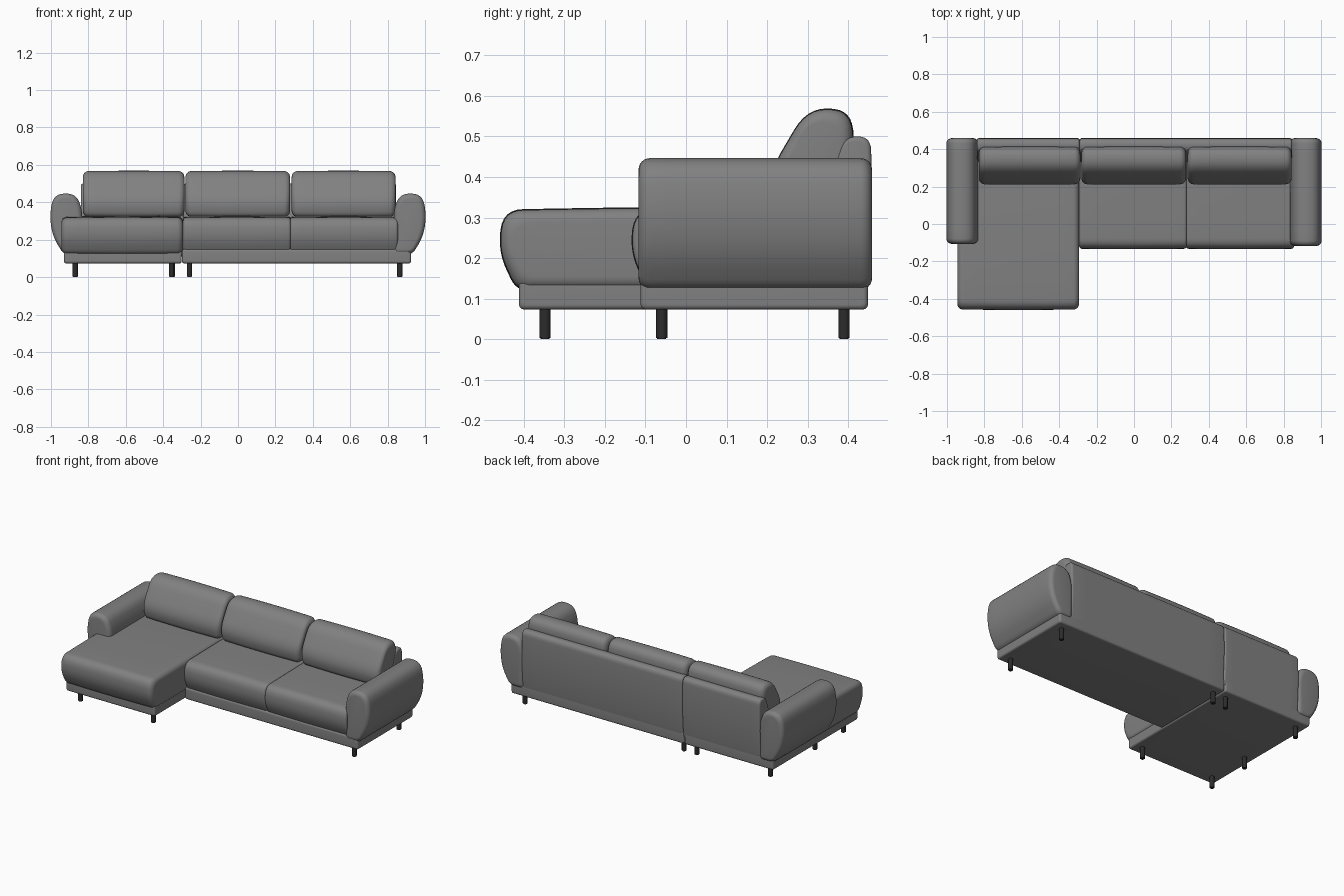
import bpy, bmesh, math
from mathutils import Vector

cube = bpy.data.objects.get("Cube")
if cube:
    bpy.data.objects.remove(cube, do_unlink=True)


def material(name, colour, rough):
    m = bpy.data.materials.new(name)
    m.use_nodes = True
    m.diffuse_color = (*colour, 1)
    bsdf = m.node_tree.nodes["Principled BSDF"]
    bsdf.inputs["Base Color"].default_value = (*colour, 1)
    bsdf.inputs["Roughness"].default_value = rough
    return m


fabric = material("grey upholstery", (0.22, 0.22, 0.22), 0.8)
black = material("black leg", (0.025, 0.025, 0.025), 0.5)


def rounded(corners, steps=6):
    """Closed outline from (a, b, radius) corners, each one rounded off."""
    out = []
    for i, (a, b, r) in enumerate(corners):
        p = Vector((a, b))
        prev = Vector(corners[i - 1][:2])
        nxt = Vector(corners[(i + 1) % len(corners)][:2])
        start = p + (prev - p).normalized() * min(r, (prev - p).length * 0.48)
        end = p + (nxt - p).normalized() * min(r, (nxt - p).length * 0.48)
        for k in range(steps + 1):
            t = k / steps
            out.append(start * (1 - t) ** 2 + p * 2 * t * (1 - t) + end * t * t)
    return out


def padded(name, corners, lo, hi, axis="x", soft=0.03, crown=0.0, mat=fabric):
    """Sweep an outline along an axis with rounded ends and a slight swell."""
    outline = rounded(corners)
    us, vs = [p.x for p in outline], [p.y for p in outline]
    mid = Vector(((min(us) + max(us)) / 2, (min(vs) + max(vs)) / 2))
    w, h = max(us) - min(us), max(vs) - min(vs)

    # Stations along the sweep: position and how far the outline shrinks
    arc = [math.pi / 2 * k / 6 for k in range(7)]
    ends = [(soft * (1 - math.sin(a)), soft * (1 - math.cos(a))) for a in reversed(arc)]
    stations = [(lo + d, s) for d, s in ends]
    for k in range(1, 10):
        t = k / 10
        stations.append((lo + soft + (hi - lo - 2 * soft) * t,
                         -crown * math.sin(math.pi * t)))
    stations += [(hi - d, s) for d, s in reversed(ends)]

    bm = bmesh.new()
    rings = []
    for pos, shrink in stations:
        ring = []
        for p in outline:
            u = mid.x + (p.x - mid.x) * (1 - 2 * shrink / w)
            v = mid.y + (p.y - mid.y) * (1 - 2 * shrink / h)
            ring.append(bm.verts.new((pos, u, v) if axis == "x" else (u, pos, v)))
        rings.append(ring)
    n = len(outline)
    for r0, r1 in zip(rings, rings[1:]):
        for i in range(n):
            j = (i + 1) % n
            bm.faces.new((r0[i], r0[j], r1[j], r1[i]))
    bm.faces.new(rings[0])
    bm.faces.new(rings[-1])
    bmesh.ops.recalc_face_normals(bm, faces=bm.faces)
    return finish(name, bm, mat)


def finish(name, bm, mat):
    mesh = bpy.data.meshes.new(name)
    bm.to_mesh(mesh)
    bm.free()
    mesh.materials.append(mat)
    ob = bpy.data.objects.new(name, mesh)
    bpy.context.collection.objects.link(ob)
    bpy.ops.object.select_all(action="DESELECT")
    ob.select_set(True)
    bpy.context.view_layer.objects.active = ob
    bpy.ops.object.shade_smooth_by_angle(angle=math.radians(40))
    return ob


# Plinths under the chaise and the main seat
def plinth(name, x0, x1, front):
    padded(name, [(front, 0.073, 0.015), (0.449, 0.073, 0.015),
                  (0.449, 0.15, 0.015), (front, 0.15, 0.015)], x0, x1, soft=0.012)


plinth("chaise_plinth", -0.93, -0.301, -0.412)
plinth("sofa_plinth", -0.299, 0.925, -0.112)


# Seat cushions
def seat(name, x0, x1, front, soft):
    padded(name, [(front + 0.045, 0.122, 0.03), (front, 0.215, 0.08),
                  (front + 0.012, 0.318, 0.05), (front + 0.3, 0.323, 0.1),
                  (0.36, 0.325, 0.03), (0.36, 0.122, 0.02)],
           x0, x1, soft=soft, crown=0.002)


seat("chaise_seat", -0.945, -0.293, -0.462, 0.032)
seat("middle_seat", -0.293, 0.282, -0.137, 0.014)
seat("left_seat", 0.278, 0.855, -0.137, 0.014)


# Backrest shells
def back_shell(name, x0, x1):
    padded(name, [(0.33, 0.11, 0.02), (0.447, 0.11, 0.02), (0.461, 0.3, 0.1),
                  (0.456, 0.5, 0.035), (0.392, 0.5, 0.03), (0.33, 0.33, 0.05)],
           x0, x1, soft=0.012)


back_shell("chaise_back", -0.84, -0.291)
back_shell("sofa_back", -0.291, 0.845)

# Loose back cushions
for name, x0, x1 in (("right_back_cushion", -0.83, -0.287),
                     ("middle_back_cushion", -0.281, 0.278),
                     ("left_back_cushion", 0.287, 0.842)):
    padded(name, [(0.222, 0.322, 0.03), (0.206, 0.41, 0.06), (0.298, 0.567, 0.06),
                  (0.398, 0.567, 0.05), (0.418, 0.49, 0.05), (0.36, 0.322, 0.03)],
           x0, x1, soft=0.032, crown=0.002)

# Armrests with a bulging outer side
for name, s, front in (("left_arm", 1, -0.117), ("right_arm", -1, -0.106)):
    corners = [(0.835, 0.122, 0.02), (0.932, 0.122, 0.03), (0.99, 0.215, 0.06),
               (1.008, 0.33, 0.1), (0.985, 0.445, 0.07), (0.87, 0.448, 0.06),
               (0.832, 0.365, 0.06)]
    padded(name, [(s * x, z, r) for x, z, r in corners], front, 0.459,
           axis="y", soft=0.028)

# Legs
leg_spots = [(-0.87, -0.348), (-0.355, -0.348), (-0.87, -0.06), (-0.87, 0.39),
             (-0.35, 0.39), (-0.26, 0.39), (0.865, -0.06), (0.865, 0.39)]
for i, (x, y) in enumerate(leg_spots):
    bm = bmesh.new()
    bmesh.ops.create_cone(bm, cap_ends=True, segments=20, radius1=0.014,
                          radius2=0.014, depth=0.08)
    rim = [e for e in bm.edges if all(v.co.z < 0 for v in e.verts)]
    bmesh.ops.bevel(bm, geom=rim, offset=0.003, segments=2, affect="EDGES")
    bmesh.ops.translate(bm, verts=bm.verts, vec=(x, y, 0.04))
    finish(f"leg_{i + 1}", bm, black)
